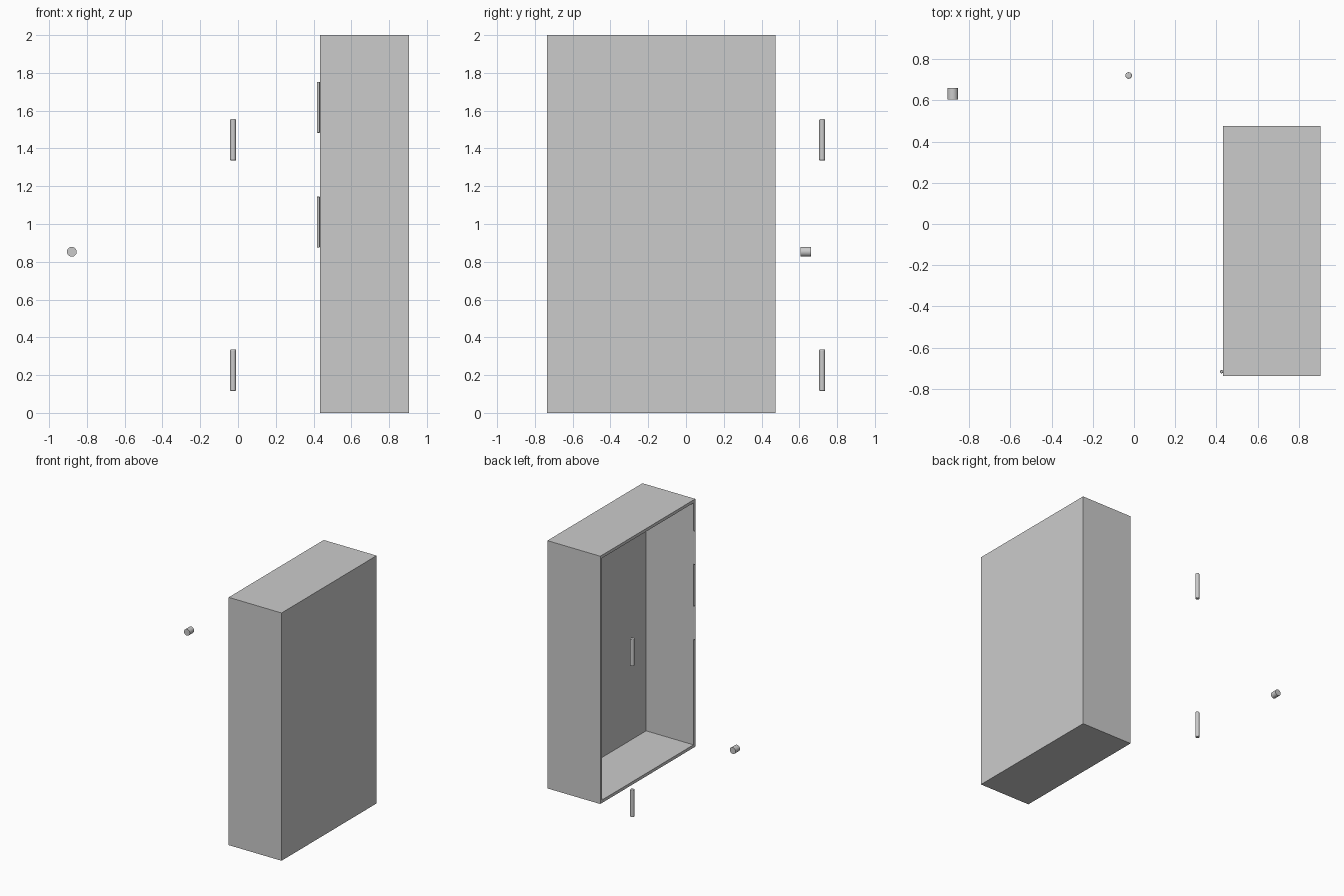
import bpy, bmesh, math

if "Cube" in bpy.data.objects:
    bpy.data.objects.remove(bpy.data.objects["Cube"])


def rod(name, loc, radius, length, rot=(0, 0, 0), bevel=0.0, sides=24):
    bpy.ops.mesh.primitive_cylinder_add(vertices=sides, radius=radius, depth=length,
                                        location=loc, rotation=rot)
    ob = bpy.context.object
    ob.name = name
    if bevel:
        mod = ob.modifiers.new("soft_ends", "BEVEL")
        mod.width = bevel
        mod.segments = 2
        mod.limit_method = "ANGLE"
    bpy.ops.object.shade_smooth_by_angle(angle=math.radians(40))
    return ob


# Cabinet shell: box with its -x face inset and pushed in to form the open cavity
X0, X1, Y0, Y1, H = 0.433, 0.905, -0.737, 0.475, 2.0
WALL, BACK = 0.034, 0.05
bm = bmesh.new()
bmesh.ops.create_cube(bm, size=1)
for v in bm.verts:
    v.co = (X1 if v.co.x > 0 else X0, Y1 if v.co.y > 0 else Y0, H if v.co.z > 0 else 0)
bm.normal_update()
opening = min(bm.faces, key=lambda f: f.normal.x)
bmesh.ops.inset_region(bm, faces=[opening], thickness=WALL)
cavity = bmesh.ops.extrude_discrete_faces(bm, faces=[opening])["faces"]
for v in cavity[0].verts:
    v.co.x = X1 - BACK
bmesh.ops.recalc_face_normals(bm, faces=bm.faces)
mesh = bpy.data.meshes.new("cabinet_shell")
bm.to_mesh(mesh)
bm.free()
bpy.context.collection.objects.link(bpy.data.objects.new("cabinet_shell", mesh))

# Slim hinge pins on the front edge of the opening
for i, z in enumerate((1.01, 1.618)):
    rod(f"hinge_pin_{i + 1}", (0.425, -0.717, z), 0.008, 0.27, bevel=0.003, sides=16)

# Free-standing hinge barrels
for i, z in enumerate((0.226, 1.445)):
    rod(f"hinge_barrel_{i + 1}", (-0.026, 0.721, z), 0.016, 0.22, bevel=0.005)

# Round door knob, lying along y
rod("door_knob", (-0.88, 0.633, 0.853), 0.026, 0.056, rot=(math.pi / 2, 0, 0), sides=32)
